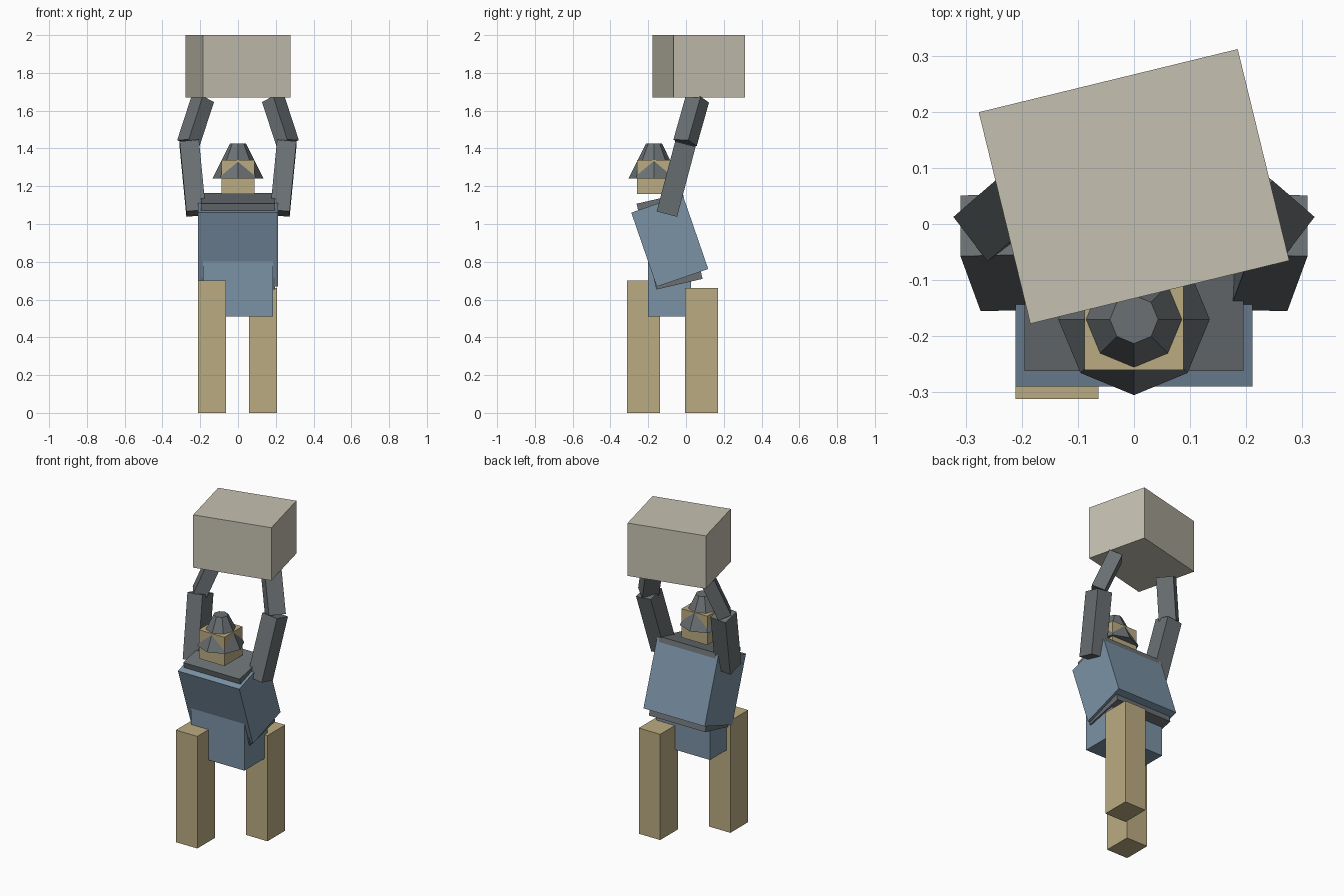
import bpy
from math import radians
from mathutils import Matrix, Vector

if "Cube" in bpy.data.objects:
    bpy.data.objects.remove(bpy.data.objects["Cube"])


def material(name, rgb):
    m = bpy.data.materials.new(name)
    m.diffuse_color = (*rgb, 1)
    m.use_nodes = True
    m.node_tree.nodes["Principled BSDF"].inputs["Base Color"].default_value = m.diffuse_color
    return m


TAN = material("tan", (0.50, 0.41, 0.22))
BLUE = material("blue", (0.195, 0.287, 0.376))
DARK = material("dark_grey", (0.145, 0.162, 0.171))
STONE = material("stone", (0.56, 0.53, 0.44))


def block(name, size, matrix, mat):
    """Cuboid of the given size placed by a matrix."""
    bpy.ops.mesh.primitive_cube_add(size=1)
    ob = bpy.context.object
    ob.name = name
    ob.data.transform(matrix @ Matrix.Diagonal((*size, 1)))
    ob.data.materials.append(mat)
    return ob


def box(name, centre, size, mat, rx=0, rz=0):
    rot = Matrix.Rotation(radians(rz), 4, 'Z') @ Matrix.Rotation(radians(rx), 4, 'X')
    return block(name, size, Matrix.Translation(centre) @ rot, mat)


def beam(name, p0, p1, width_dir, width, depth, mat):
    """Cuboid running from p0 to p1, its width along width_dir."""
    p0, p1 = Vector(p0), Vector(p1)
    z = (p1 - p0).normalized()
    y = z.cross(Vector(width_dir)).normalized()
    x = y.cross(z)
    m = Matrix((x, y, z)).transposed().to_4x4()
    m.translation = (p0 + p1) / 2
    return block(name, (width, depth, (p1 - p0).length), m, mat)


# Legs in stride and hips
box("left_leg", (-0.137, -0.224, 0.35), (0.148, 0.175, 0.70), TAN)
box("right_leg", (0.133, 0.083, 0.33), (0.148, 0.175, 0.66), TAN)
box("hips", (0, -0.087, 0.665), (0.37, 0.227, 0.31), BLUE)

# Leaning torso with an inner lining showing at both ends
box("torso", (0, -0.086, 0.911), (0.423, 0.288, 0.415), BLUE, rx=19)
box("lining", (0, -0.087, 0.9085), (0.39, 0.251, 0.466), DARK, rx=13)

# Head and eight-sided hat
box("head", (0, -0.172, 1.25), (0.177, 0.177, 0.18), TAN)
bpy.ops.mesh.primitive_cone_add(vertices=8, radius1=0.135, radius2=0.043,
                                depth=0.185, location=(0, -0.17, 1.3325))
hat = bpy.context.object
hat.name = "hat"
hat.data.materials.append(DARK)

# Raised arms
for side, s in (("left", -1), ("right", 1)):
    beam(side + "_upper_arm", (s * 0.222, -0.10, 1.057), (s * 0.258, -0.002, 1.428),
         (1, 0, 0), 0.103, 0.112, DARK)
    beam(side + "_forearm", (s * 0.262, -0.005, 1.43), (s * 0.187, 0.06, 1.66),
         (-s * 0.6, -0.8, 0), 0.10, 0.08, DARK)

# Carried block
box("carried_block", (0, 0.067, 1.835), (0.475, 0.388, 0.33), STONE, rz=13.7)
